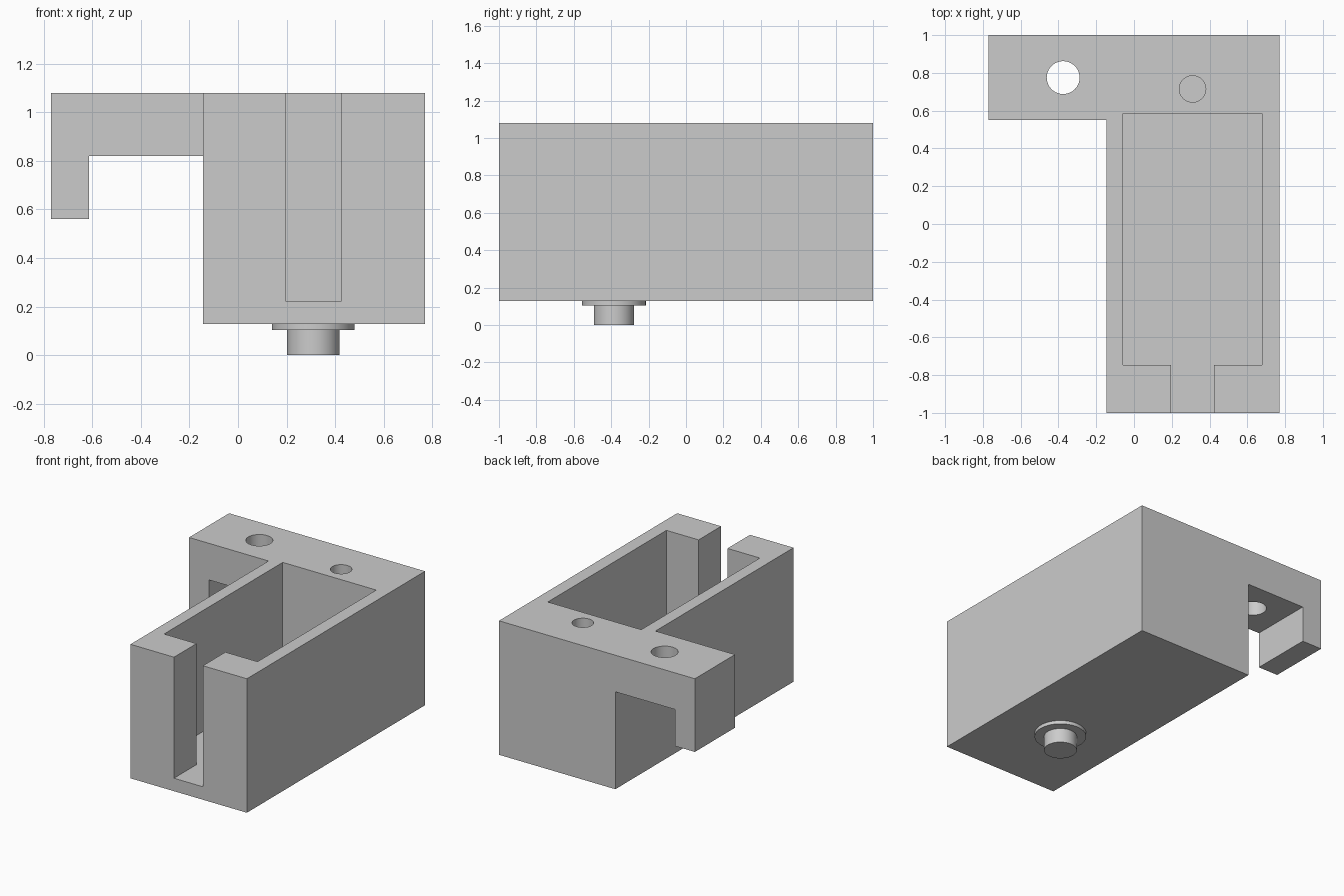
import bpy
import bmesh
import math
from mathutils import Vector

default = bpy.data.objects.get("Cube")
if default:
    bpy.data.objects.remove(default, do_unlink=True)

grey = bpy.data.materials.new("light grey")
grey.use_nodes = True
colour = (0.6, 0.6, 0.6, 1)
grey.diffuse_color = colour
grey.node_tree.nodes["Principled BSDF"].inputs["Base Color"].default_value = colour


def prism(name, outline, offset):
    """Extrude a closed outline of 3D points along an offset."""
    bm = bmesh.new()
    face = bm.faces.new([bm.verts.new(p) for p in outline])
    moved = bmesh.ops.extrude_face_region(bm, geom=[face])["geom"]
    bmesh.ops.translate(bm, vec=Vector(offset),
                        verts=[v for v in moved if isinstance(v, bmesh.types.BMVert)])
    bmesh.ops.recalc_face_normals(bm, faces=bm.faces)
    mesh = bpy.data.meshes.new(name)
    bm.to_mesh(mesh)
    bm.free()
    mesh.materials.append(grey)
    obj = bpy.data.objects.new(name, mesh)
    bpy.context.collection.objects.link(obj)
    return obj


def plan(name, points, bottom, top):
    return prism(name, [(x, y, bottom) for x, y in points], (0, 0, top - bottom))


def cylinder(name, x, y, radius, bottom, top, sides=64):
    ring = [(x + radius * math.cos(math.tau * i / sides),
             y + radius * math.sin(math.tau * i / sides)) for i in range(sides)]
    return plan(name, ring, bottom, top)


def smooth(obj):
    bpy.ops.object.select_all(action="DESELECT")
    obj.select_set(True)
    bpy.context.view_layer.objects.active = obj
    bpy.ops.object.shade_smooth_by_angle(angle=math.radians(30))


def cut(target, cutter):
    cutter.hide_render = True
    mod = target.modifiers.new("cut", "BOOLEAN")
    mod.operation = "DIFFERENCE"
    mod.solver = "EXACT"
    mod.object = cutter
    bpy.context.view_layer.objects.active = target
    bpy.ops.object.modifier_apply(modifier=mod.name)
    bpy.data.objects.remove(cutter, do_unlink=True)


LEFT, RIGHT, WALL = -0.77, 0.77, -0.145
BASE, TOP, FLOOR, ABOVE = 0.128, 1.08, 0.22, 1.3
MID = 0.31

# Housing with the rear side arm
body = plan("housing", [(WALL, -1), (RIGHT, -1), (RIGHT, 1), (LEFT, 1),
                        (LEFT, 0.55), (WALL, 0.55)], BASE, TOP)

# Space under the arm, leaving a hook at its end
under = [(-0.9, 0), (WALL, 0), (WALL, 0.82), (-0.613, 0.82), (-0.613, 0.56), (-0.9, 0.56)]
cut(body, prism("arm_cutter", [(x, 0.45, z) for x, z in under], (0, 0.7, 0)))

# Open pocket with the front slot
pocket = [(-0.058, 0.585), (-0.058, -0.747), (0.197, -0.747), (0.197, -1.1),
          (0.424, -1.1), (0.424, -0.747), (0.677, -0.747), (0.677, 0.585)]
cut(body, plan("pocket_cutter", pocket, FLOOR, ABOVE))

# Through hole in the arm and blind hole in the rear wall
cut(body, cylinder("arm_hole_cutter", -0.375, 0.775, 0.087, 0.7, ABOVE))
cut(body, cylinder("blind_hole_cutter", MID, 0.715, 0.07, 0.75, ABOVE))
smooth(body)

# Stepped peg below the floor
smooth(cylinder("peg_flange", MID, -0.385, 0.17, 0.103, BASE))
smooth(cylinder("peg", MID, -0.385, 0.108, 0, 0.103))
